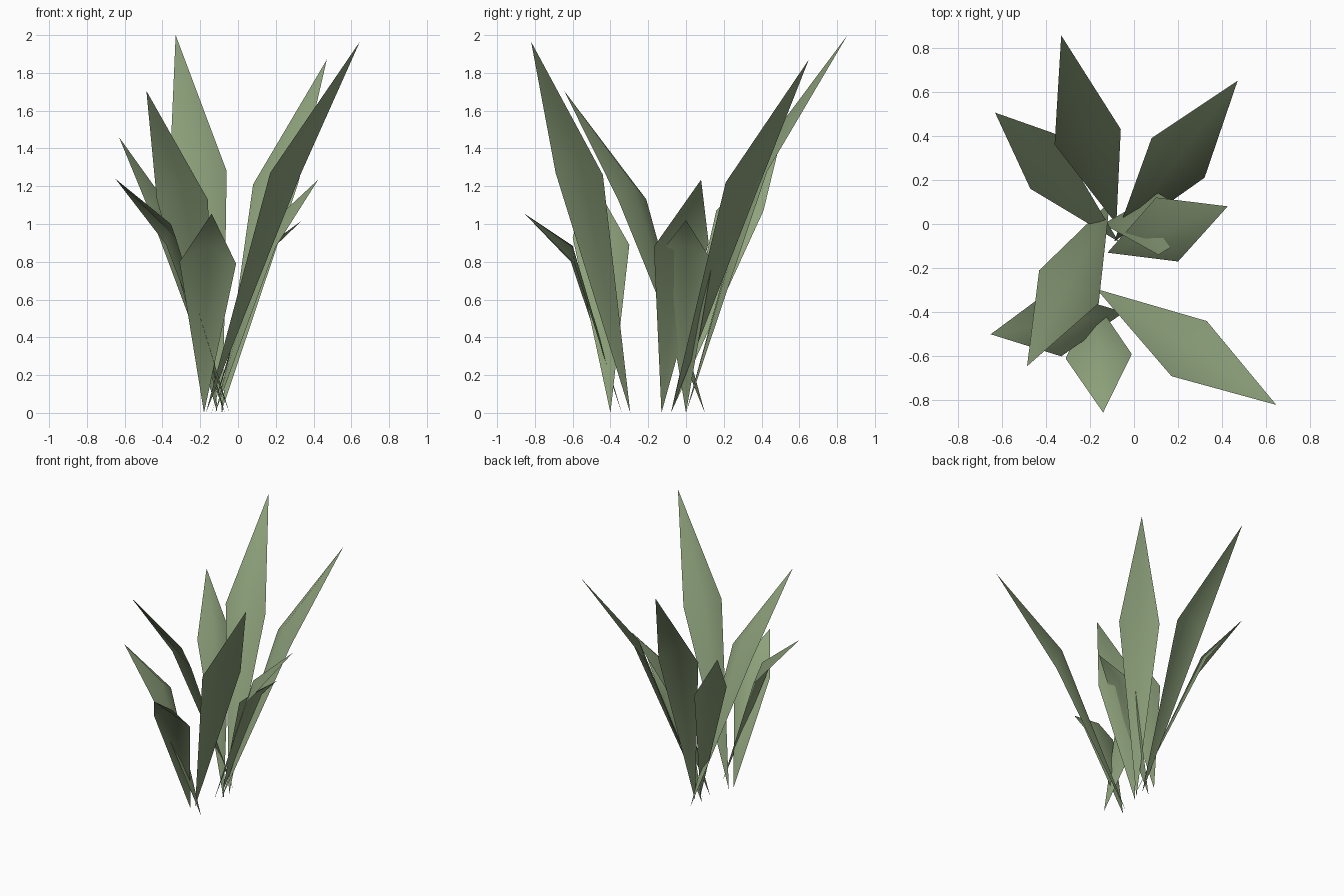
import bpy
from mathutils import Vector

if "Cube" in bpy.data.objects:
    bpy.data.objects.remove(bpy.data.objects["Cube"])

green = bpy.data.materials.new("leaf_green")
green.diffuse_color = (0.27, 0.36, 0.20, 1)
green.use_nodes = True
green.node_tree.nodes["Principled BSDF"].inputs["Base Color"].default_value = green.diffuse_color


def leaf(name, base, left, right, tip, out=0.0, up=0.09):
    """Pointed blade: base point, widest row with a raised midrib, tip point."""
    base, left, right, tip = map(Vector, (base, left, right, tip))
    lean = tip - base
    lean.z = 0
    mid = (left + right) / 2 + lean.normalized() * out + Vector((0, 0, up))
    faces = [(0, 2, 1), (0, 3, 2), (1, 2, 4), (2, 3, 4)]
    # wind every blade the same way, whichever side is listed first
    flip = (left - base).cross(right - base).z > 0
    faces = [(0, 1, 2), (0, 2, 3), (1, 4, 2), (2, 4, 3)]
    if not flip:
        faces = [f[::-1] for f in faces]
    mesh = bpy.data.meshes.new(name)
    mesh.from_pydata([base, left, mid, right, tip], [], faces)
    mesh.materials.append(green)
    for p in mesh.polygons:
        p.use_smooth = True
    obj = bpy.data.objects.new(name, mesh)
    bpy.context.collection.objects.link(obj)


# Tall leaves
leaf("tall_leaf_back", (-0.08, 0, 0), (-0.36, 0.36, 1.31), (-0.06, 0.43, 1.28),
     (-0.33, 0.855, 2.0))
leaf("tall_leaf_back_right", (-0.09, -0.08, 0), (0.08, 0.39, 1.21), (0.32, 0.21, 1.22),
     (0.47, 0.65, 1.87))
leaf("tall_leaf_front_right", (-0.17, -0.295, 0), (0.33, -0.44, 1.26), (0.17, -0.69, 1.27),
     (0.645, -0.82, 1.965))
leaf("tall_leaf_front_left", (-0.11, 0.10, 0), (-0.16, -0.36, 1.13), (-0.43, -0.21, 1.13),
     (-0.485, -0.645, 1.705))

# Medium leaves
leaf("medium_leaf_back_left", (-0.07, -0.08, 0), (-0.47, 0.16, 1.07), (-0.36, 0.41, 1.07),
     (-0.63, 0.505, 1.46))
leaf("medium_leaf_front_left", (-0.045, -0.40, 0), (-0.33, -0.60, 0.93), (-0.38, -0.30, 0.89),
     (-0.65, -0.50, 1.24))
leaf("medium_leaf_right", (-0.12, -0.13, 0), (0.10, 0.12, 0.90), (0.20, -0.17, 0.88),
     (0.425, 0.08, 1.235))

# Short leaves
leaf("short_leaf_front", (-0.18, -0.34, 0), (-0.01, -0.59, 0.79), (-0.31, -0.61, 0.80),
     (-0.14, -0.855, 1.055))
leaf("short_leaf_right", (-0.14, 0, 0), (0.11, 0.14, 0.80), (0.11, -0.14, 0.84),
     (0.34, 0, 1.02), out=0.04, up=0.06)
